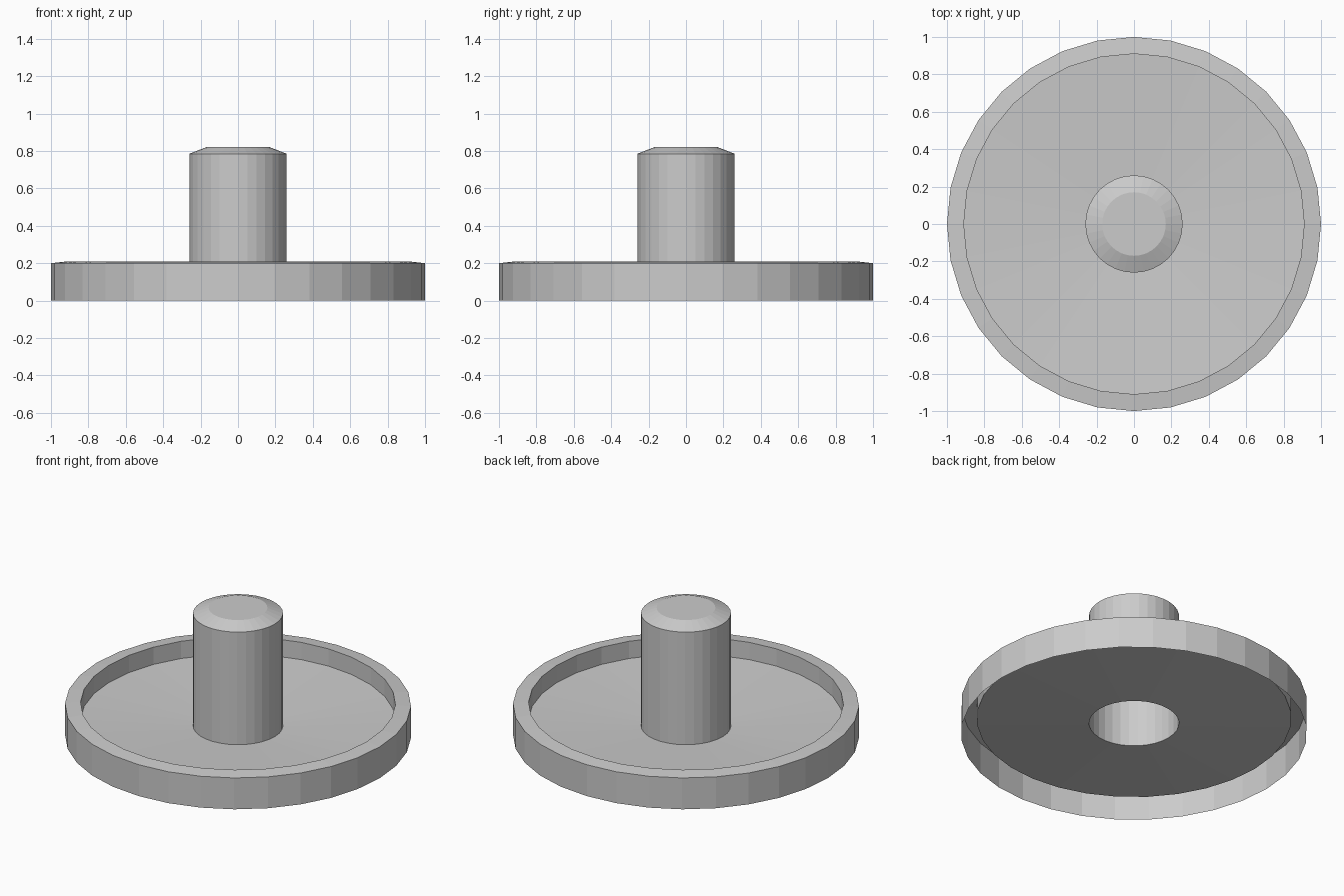
import bpy
import bmesh
from math import cos, sin, tau

SIDES = 32

if "Cube" in bpy.data.objects:
    bpy.data.objects.remove(bpy.data.objects["Cube"], do_unlink=True)

# Single plain grey material
grey = bpy.data.materials.new("light_grey")
grey.use_nodes = True
colour = (0.6, 0.6, 0.6, 1)
grey.diffuse_color = colour
grey.node_tree.nodes["Principled BSDF"].inputs["Base Color"].default_value = colour


def lathe(name, profile, cap=False):
    """Revolve (radius, height) points, ordered outside to inside, around z."""
    bm = bmesh.new()
    rings = [[bm.verts.new((r * cos(tau * i / SIDES), r * sin(tau * i / SIDES), z))
              for i in range(SIDES)] for r, z in profile]
    for a, b in zip(rings, rings[1:]):
        for i in range(SIDES):
            j = (i + 1) % SIDES
            bm.faces.new((a[i], a[j], b[j], b[i]))
    if cap:
        bm.faces.new(rings[-1])
    mesh = bpy.data.meshes.new(name)
    bm.to_mesh(mesh)
    bm.free()
    mesh.materials.append(grey)
    obj = bpy.data.objects.new(name, mesh)
    bpy.context.collection.objects.link(obj)
    return obj


# Outer skirt, sloped lip and inner wall, open underneath
lathe("rim", [(1, 0), (1, 0.2), (0.91, 0.21), (0.91, 0.1)])

# Shallow conical floor, dipping towards the middle
lathe("dish_floor", [(0.91, 0.1), (0.26, 0.067)])

# Hollow post with a chamfered, closed top
lathe("centre_post", [(0.26, 0.067), (0.26, 0.785), (0.17, 0.82)], cap=True)
